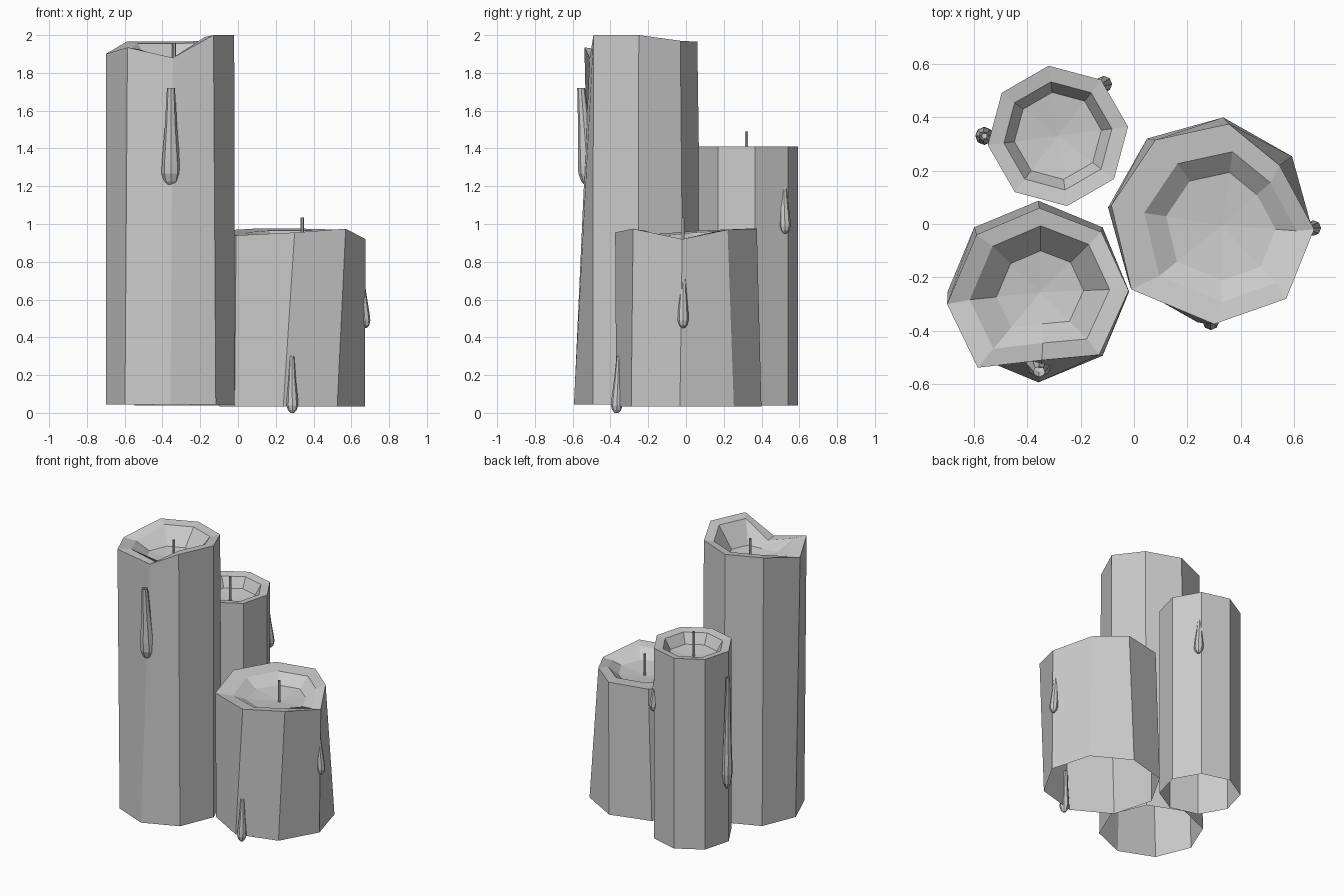
import bpy, bmesh, math
from mathutils import Vector

cube = bpy.data.objects.get("Cube")
if cube:
    bpy.data.objects.remove(cube, do_unlink=True)

wax = bpy.data.materials.new("grey wax")
wax.use_nodes = True
grey = (0.6, 0.6, 0.6, 1)
wax.diffuse_color = grey
wax.node_tree.nodes["Principled BSDF"].inputs["Base Color"].default_value = grey


def finish(name, bm):
    bmesh.ops.recalc_face_normals(bm, faces=bm.faces)
    mesh = bpy.data.meshes.new(name)
    bm.to_mesh(mesh)
    bm.free()
    mesh.materials.append(wax)
    bpy.context.collection.objects.link(bpy.data.objects.new(name, mesh))


def ring(center, radius, sides, turn, z):
    """Regular polygon of points, first one at the given turn."""
    angles = [math.radians(turn) + math.tau * i / sides for i in range(sides)]
    return [Vector((center[0] + radius * math.cos(a), center[1] + radius * math.sin(a), z))
            for a in angles]


def loft(name, rings, tip=None):
    """Skin a stack of rings, open at the first, optionally closed by a tip."""
    bm = bmesh.new()
    loops = [[bm.verts.new(p) for p in r] for r in rings]
    n = len(loops[0])
    for a, b in zip(loops, loops[1:]):
        for i in range(n):
            j = (i + 1) % n
            bm.faces.new((a[i], a[j], b[j], b[i]))
    if tip is not None:
        peak = bm.verts.new(tip)
        for i in range(n):
            bm.faces.new((loops[-1][i], loops[-1][(i + 1) % n], peak))
    finish(name, bm)


def candle(name, center, radius, turn, base, rim, pool, lip, basin, floor):
    """Eight-sided shell with a rim and a melted hollow around the pool point."""
    rim = [Vector(p) for p in rim]
    mid = sum(rim, Vector()) / len(rim)

    def inset(scale, height):
        return [Vector((pool[0] + (p.x - mid.x) * scale, pool[1] + (p.y - mid.y) * scale,
                        height(p))) for p in rim]
    loft(name, [ring(center, radius, 8, turn, base), rim,
                inset(lip, lambda p: p.z - 0.01),
                inset(basin, lambda p: floor + 0.02)], (*pool, floor))


def wick(name, x, y, bottom, top):
    loft(name, [ring((x, y), 0.009, 6, 0, z) for z in (bottom, top)])


def drip(name, top, bottom, width):
    """Teardrop of wax: thin flat top, swollen low end."""
    top, bottom = Vector(top), Vector(bottom)
    shape = [(0, 0.42), (0.4, 0.65), (0.75, 0.95), (0.87, 1), (0.95, 0.75), (1, 0.3)]
    rings = []
    for t, s in shape:
        p = top.lerp(bottom, t)
        rings.append(ring(p, width / 2 * s, 8, 0, p.z))
    loft(name, rings, bottom)


# Candles: rim points run counter-clockwise from the +x side
candle("tall_candle", (-0.358, -0.253), 0.34, 0, 0.045,
       [(-0.02, -0.25, 2.0), (-0.122, -0.03, 1.97), (-0.355, 0.06, 1.965),
        (-0.59, -0.04, 1.965), (-0.7, -0.3, 1.9), (-0.585, -0.538, 1.935),
        (-0.345, -0.51, 1.88), (-0.13, -0.49, 2.0)],
       (-0.35, -0.255), 0.77, 0.48, 1.82)
candle("wide_candle", (0.287, 0.015), 0.387, -7, 0.035,
       [(0.675, -0.02, 0.92), (0.545, 0.22, 0.97), (0.355, 0.375, 0.975),
        (0.08, 0.315, 0.975), (-0.085, 0.07, 0.965), (-0.01, -0.245, 0.94),
        (0.3, -0.375, 0.955), (0.57, -0.28, 0.975)],
       (0.33, -0.005), 0.75, 0.54, 0.88)
candle("slim_candle", (-0.285, 0.33), 0.265, 7.5, 0.04,
       ring((-0.285, 0.33), 0.265, 8, 7.5, 1.41),
       (-0.285, 0.33), 0.77, 0.62, 1.31)

# Wicks
wick("tall_wick", -0.338, -0.25, 1.8, 1.957)
wick("wide_wick", 0.34, -0.015, 0.86, 1.035)
wick("slim_wick", -0.285, 0.32, 1.29, 1.49)

# Wax drips
drip("tall_front_drip", (-0.355, -0.555, 1.72), (-0.355, -0.515, 1.2), 0.1)
drip("wide_front_drip", (0.285, -0.355, 0.3), (0.288, -0.368, 0), 0.062)
drip("wide_side_drip", (0.65, -0.015, 0.76), (0.675, -0.015, 0.45), 0.058)
drip("slim_back_drip", (-0.132, 0.515, 1.26), (-0.11, 0.525, 0.95), 0.062)
drip("slim_side_drip", (-0.565, 0.33, 1.24), (-0.56, 0.33, 0.44), 0.068)
